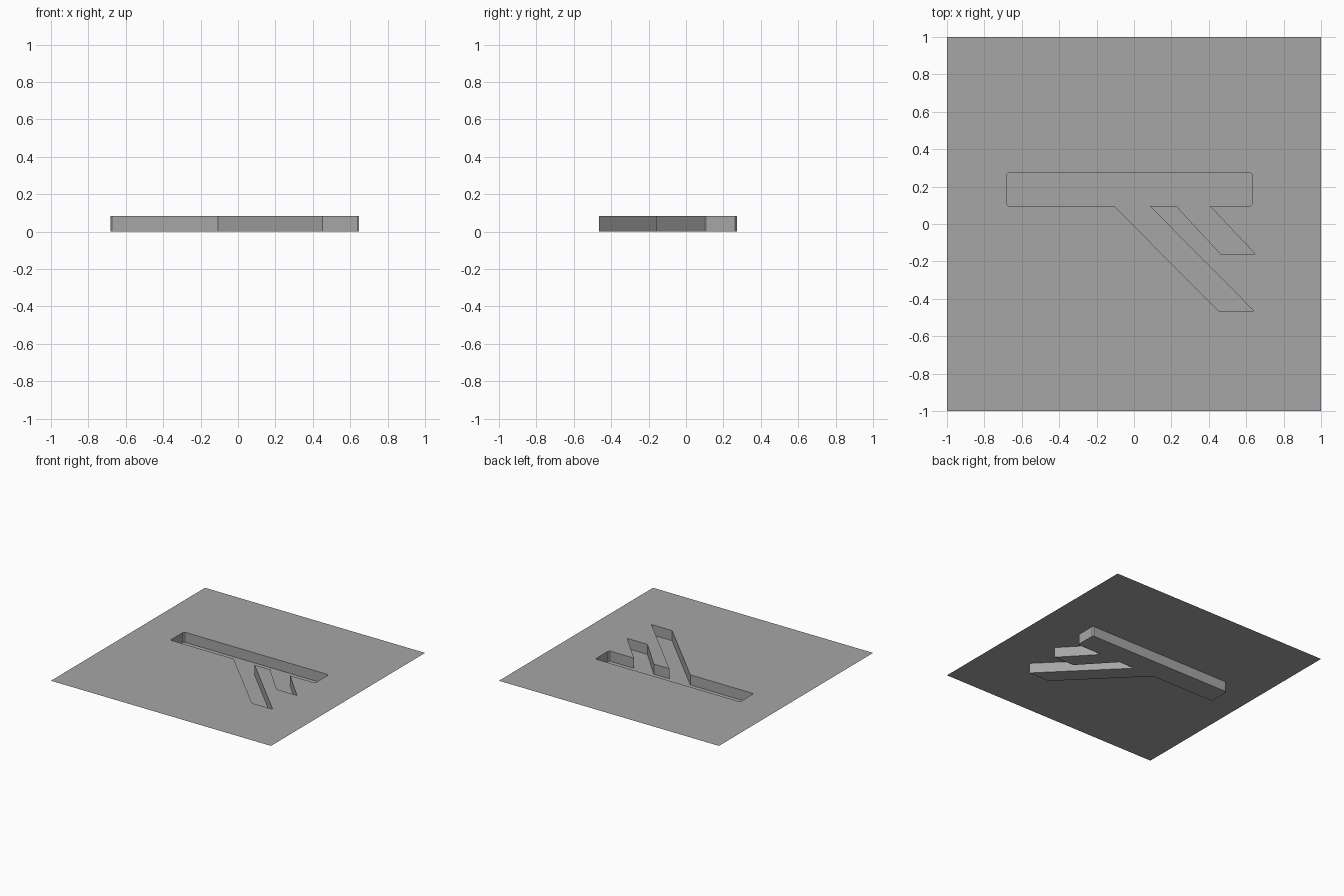
import bpy
import bmesh
from mathutils import Vector

cube = bpy.data.objects.get("Cube")
if cube:
    bpy.data.objects.remove(cube, do_unlink=True)

DEPTH = 0.083
CHAMFER = 0.01

grey = bpy.data.materials.new("mid_grey")
grey.use_nodes = True
colour = (0.38, 0.38, 0.38, 1)
grey.diffuse_color = colour
grey.node_tree.nodes["Principled BSDF"].inputs["Base Color"].default_value = colour


def finish(name, bm):
    mesh = bpy.data.meshes.new(name)
    bm.to_mesh(mesh)
    bm.free()
    mesh.materials.append(grey)
    obj = bpy.data.objects.new(name, mesh)
    bpy.context.collection.objects.link(obj)
    return obj


def ring(bm, points, z):
    return [bm.verts.new((x, y, z)) for x, y in points]


def chamfer(points, corners):
    """Cut the listed corners of a closed outline."""
    result = []
    for i, p in enumerate(points):
        p = Vector(p)
        if i not in corners:
            result.append(p)
            continue
        for q in (points[i - 1], points[(i + 1) % len(points)]):
            result.append(p + (Vector(q) - p).normalized() * CHAMFER)
    return result


# Recess outline, counter-clockwise: crossbar with two slanted legs
bar = [(0.633, 0.097), (0.633, 0.273), (-0.683, 0.273), (-0.683, 0.097)]
long_leg = [(-0.107, 0.097), (0.452, -0.464), (0.64, -0.464), (0.083, 0.097)]
short_leg = [(0.225, 0.097), (0.463, -0.16), (0.647, -0.16), (0.405, 0.097)]
outline = chamfer(bar + long_leg + short_leg, range(len(bar)))

# Flat sheet with the outline cut out of it
bm = bmesh.new()
square = [(-1, -1), (1, -1), (1, 1), (-1, 1)]
edges = []
for points in (square, outline):
    verts = ring(bm, points, DEPTH)
    edges += [bm.edges.new((verts[i - 1], v)) for i, v in enumerate(verts)]
bmesh.ops.triangle_fill(bm, edges=edges, use_beauty=True, normal=(0, 0, 1))
bm.normal_update()
bmesh.ops.reverse_faces(bm, faces=[f for f in bm.faces if f.normal.z < 0])
finish("flat_sheet", bm)

# Recess walls, facing inward, and floor, facing up
bm = bmesh.new()
low = ring(bm, outline, 0)
high = ring(bm, outline, DEPTH)
for i in range(len(outline)):
    bm.faces.new((low[i - 1], high[i - 1], high[i], low[i]))
bm.faces.new(low)
finish("recess", bm)
